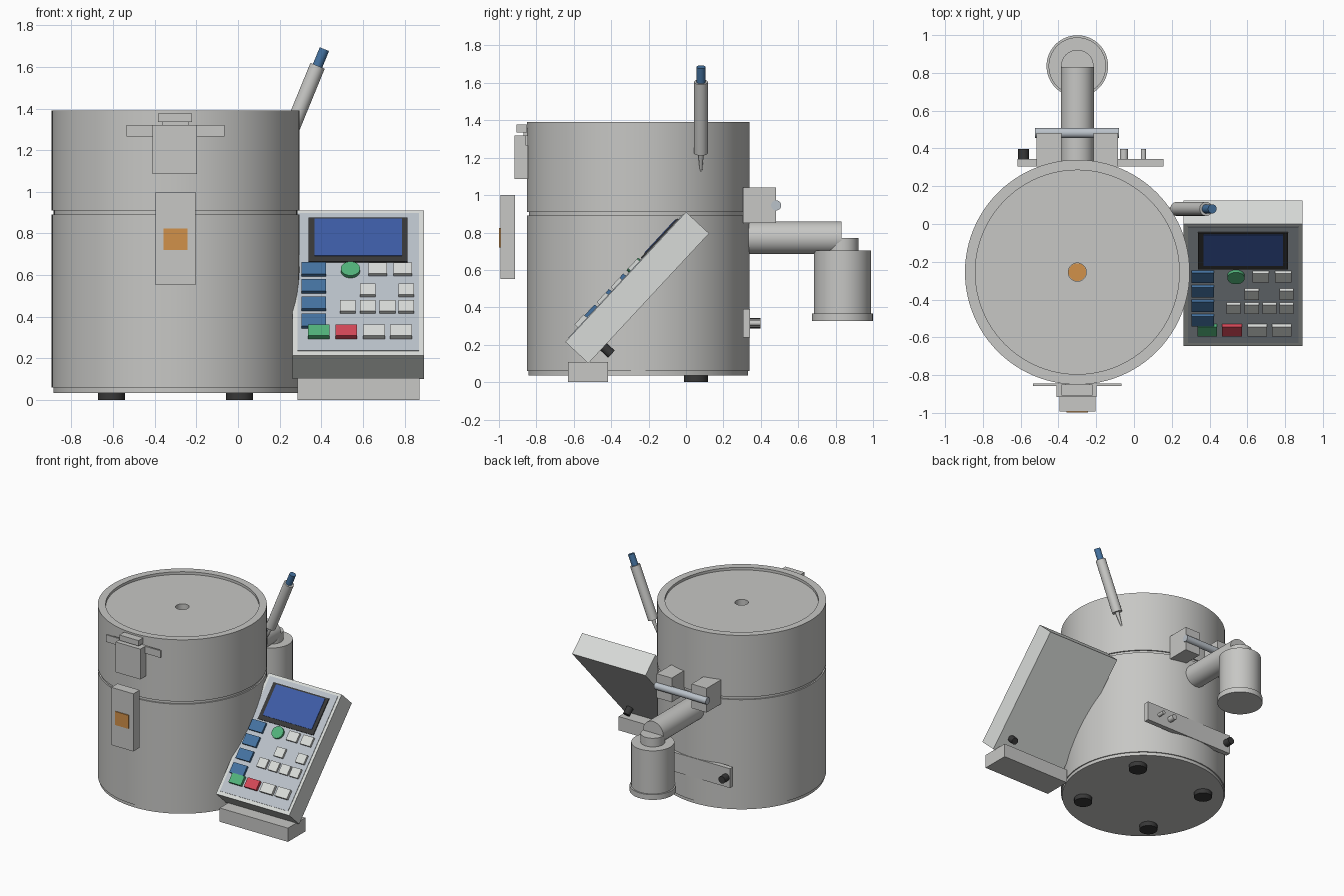
import bpy, bmesh
from math import radians, pi, cos, sin
from mathutils import Vector, Matrix

if "Cube" in bpy.data.objects:
    bpy.data.objects.remove(bpy.data.objects["Cube"])


def material(name, srgb):
    col = [c / 12.92 if c < 0.04 else ((c + 0.055) / 1.055) ** 2.4 for c in srgb] + [1]
    m = bpy.data.materials.new(name)
    m.use_nodes = True
    m.diffuse_color = col
    m.node_tree.nodes["Principled BSDF"].inputs["Base Color"].default_value = col
    return m


METAL = material("brushed metal", (0.78, 0.78, 0.77))
CASE = material("light casing", (0.85, 0.86, 0.85))
PLATE = material("blue grey plate", (0.73, 0.76, 0.79))
DARK = material("dark rubber", (0.22, 0.22, 0.22))
BLUE = material("button blue", (0.27, 0.45, 0.63))
SCREEN = material("screen blue", (0.24, 0.36, 0.65))
GREEN = material("start green", (0.32, 0.70, 0.48))
RED = material("stop red", (0.83, 0.28, 0.34))
ORANGE = material("warm orange", (0.82, 0.57, 0.29))


def finish(name, bm, mat, matrix=Matrix(), smooth=False):
    bmesh.ops.recalc_face_normals(bm, faces=bm.faces)
    me = bpy.data.meshes.new(name)
    bm.to_mesh(me)
    bm.free()
    ob = bpy.data.objects.new(name, me)
    ob.matrix_world = matrix
    me.materials.append(mat)
    bpy.context.collection.objects.link(ob)
    if smooth:
        bpy.ops.object.select_all(action="DESELECT")
        ob.select_set(True)
        bpy.context.view_layer.objects.active = ob
        bpy.ops.object.shade_smooth_by_angle(angle=radians(35))
    return ob


def box(name, xs, ys, zs, mat, frame=Matrix()):
    """Box between the given limits on each axis, placed in a frame."""
    mid = Vector([(a + b) / 2 for a, b in (xs, ys, zs)])
    size = Vector([b - a for a, b in (xs, ys, zs)])
    bm = bmesh.new()
    bmesh.ops.create_cube(bm, size=1)
    bmesh.ops.scale(bm, vec=size, verts=bm.verts)
    return finish(name, bm, mat, frame @ Matrix.Translation(mid))


def rod(name, start, end, r1, mat, r2=None, segs=32, frame=Matrix()):
    """Capped cylinder or cone between two points."""
    a, b = Vector(start), Vector(end)
    bm = bmesh.new()
    bmesh.ops.create_cone(bm, cap_ends=True, segments=segs, radius1=r1,
                          radius2=r1 if r2 is None else r2, depth=(b - a).length)
    turn = (b - a).to_track_quat("Z", "Y").to_matrix().to_4x4()
    return finish(name, bm, mat, frame @ Matrix.Translation((a + b) / 2) @ turn, True)


def lathe(name, profile, place, mat, segs=96):
    """Revolve a radius/height profile about the vertical axis."""
    bm = bmesh.new()
    vs = [bm.verts.new((r, 0, z)) for r, z in profile]
    es = [bm.edges.new(p) for p in zip(vs, vs[1:])]
    bmesh.ops.spin(bm, geom=vs + es, axis=(0, 0, 1), cent=(0, 0, 0),
                   angle=2 * pi, steps=segs, use_duplicate=False)
    bmesh.ops.remove_doubles(bm, verts=bm.verts, dist=1e-5)
    return finish(name, bm, mat, Matrix.Translation(place), True)


# Drum with base step, seam groove, recessed lid and centre port
CX, CY = -0.30, -0.255
lathe("drum", [(0, 0.035), (0.587, 0.035), (0.587, 0.06), (0.595, 0.06), (0.595, 0.89),
               (0.585, 0.89), (0.585, 0.91), (0.595, 0.91), (0.595, 1.39), (0.54, 1.39),
               (0.54, 1.37), (0.048, 1.37), (0.048, 1.27), (0, 1.27)], (CX, CY, 0), METAL)
rod("port_core", (CX, CY, 1.268), (CX, CY, 1.275), 0.047, ORANGE)
for sx in (-1, 1):
    for sy in (-1, 1):
        x, y = CX + sx * 0.308, CY + sy * 0.308
        rod("foot", (x, y, 0), (x, y, 0.036), 0.065, DARK)

# Front latch and label plate
box("latch_bar", (-0.535, -0.065), (-0.858, -0.845), (1.265, 1.32), METAL)
box("latch_block", (-0.41, -0.198), (-0.917, -0.845), (1.085, 1.32), METAL)
box("latch_neck", (-0.365, -0.235), (-0.87, -0.845), (1.31, 1.36), METAL)
box("latch_handle", (-0.385, -0.22), (-0.907, -0.85), (1.335, 1.377), METAL)
box("label_plate", (-0.395, -0.205), (-0.992, -0.915), (0.552, 1.0), METAL)
box("label", (-0.357, -0.243), (-0.999, -0.991), (0.72, 0.825), ORANGE)

# Control panel: local x across, y up the slope, z out of the face
SLOPE = radians(47.1)
panel = Matrix.Translation((0, -0.645, 0.215)) @ Matrix.Rotation(SLOPE, 4, "X")


def up(z):
    """Slope distance of a point on the face at height z."""
    return (z - 0.215) / sin(SLOPE)


def on_face(name, xs, zs, height, mat):
    box(name, xs, (up(zs[0]), up(zs[1])), (-0.005, height), mat, panel)


box("panel_case", (0.262, 0.892), (0, 0.948), (-0.168, 0), CASE, panel)
on_face("panel_face", (0.285, 0.87), (0.235, 0.895), 0.004, PLATE)
on_face("screen_bezel", (0.338, 0.815), (0.658, 0.868), 0.012, DARK)
on_face("screen", (0.368, 0.788), (0.683, 0.86), 0.016, SCREEN)
box("panel_stand", (0.285, 0.872), (-0.632, -0.418), (0, 0.107), METAL)
rod("panel_knob", (0.79, 0.12, -0.16), (0.79, 0.12, -0.225), 0.026, DARK, frame=panel)

# Buttons, row by row
KEY = 0.022
for z in (0.342, 0.425, 0.508, 0.59):
    on_face("blue_button", (0.305, 0.423), (z, z + 0.058), KEY, BLUE)
for x, mat in ((0.335, GREEN), (0.467, RED), (0.6, CASE), (0.73, CASE)):
    on_face("bottom_button", (x, x + 0.105), (0.29, 0.343), KEY + 0.006, mat)
for z, width, lefts in ((0.593, 0.088, (0.627, 0.747)),
                        (0.493, 0.075, (0.586, 0.77)),
                        (0.413, 0.075, (0.49, 0.586, 0.68, 0.77))):
    for x in lefts:
        on_face("grey_button", (x, x + width), (z, z + 0.052), KEY, CASE)
rod("round_button", (0.54, up(0.617), 0), (0.54, up(0.617), KEY), 0.046, GREEN, frame=panel)


# Hand probe leaning on the side of the drum
def probe(z):
    return (0.38 + (z - 1.6) * 0.41, 0.08, z)


rod("probe_body", probe(1.225), probe(1.605), 0.037, METAL)
rod("probe_tip", probe(1.125), probe(1.23), 0.006, METAL, r2=0.016)
rod("probe_cap", probe(1.6), probe(1.685), 0.024, BLUE)

# Rear hinge, outlet pipe and trap canister
for x in (-0.515, -0.215):
    box("hinge_block", (x, x + 0.13), (0.305, 0.482), (0.852, 1.04), METAL)
rod("hinge_pin", (-0.525, 0.482, 0.945), (-0.08, 0.482, 0.945), 0.027, PLATE)
TY = 0.836
rod("outlet_pipe", (CX, 0.25, 0.772), (CX, 0.832, 0.772), 0.0875, METAL, segs=48)
rod("trap_neck", (CX, TY, 0.69), (CX, TY, 0.77), 0.086, METAL, segs=48)
lathe("trap_canister", [(0, 0.327), (0.163, 0.327), (0.163, 0.368), (0.152, 0.368),
                        (0.152, 0.703), (0, 0.703)], (CX, TY, 0), METAL, 64)

# Rear lower bracket with fittings
box("rear_bracket", (-0.618, 0.155), (0.305, 0.343), (0.24, 0.39), METAL)
rod("bracket_knob", (-0.585, 0.34, 0.315), (-0.585, 0.397, 0.315), 0.028, DARK)
for x, r in ((-0.053, 0.022), (0.05, 0.014)):
    rod("bracket_fitting", (x, 0.34, 0.315), (x, 0.397, 0.315), r, METAL)
